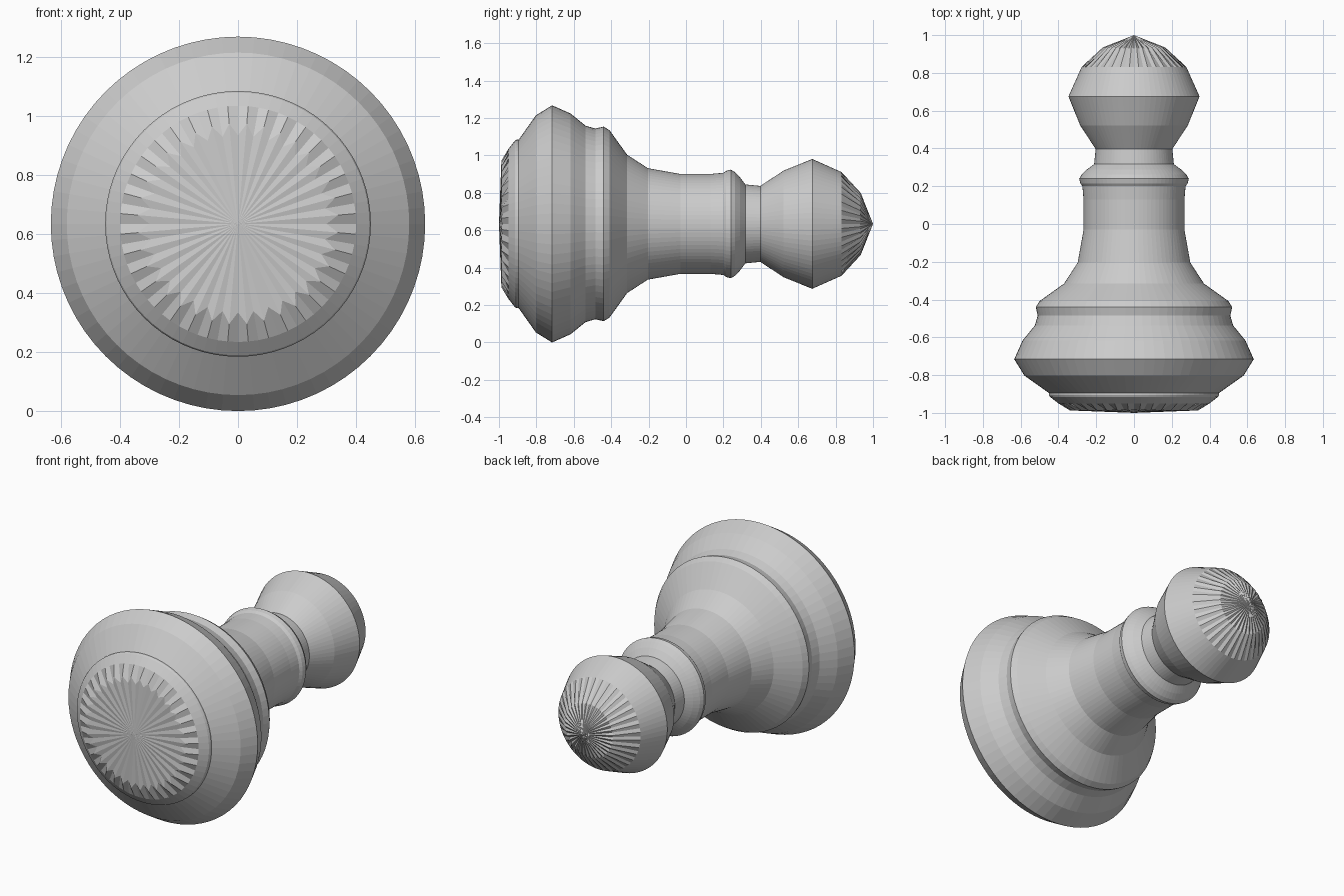
import bpy, bmesh, math

SEGMENTS = 72
AXIS_Z = 0.634

cube = bpy.data.objects.get("Cube")
if cube:
    bpy.data.objects.remove(cube, do_unlink=True)

grey = bpy.data.materials.new("light grey")
grey.use_nodes = True
colour = (0.6, 0.6, 0.6, 1)
grey.diffuse_color = colour
grey.node_tree.nodes["Principled BSDF"].inputs["Base Color"].default_value = colour


def lathe(name, profile, flutes=None):
    """Turn (y, radius) points about the lying axis; flutes maps a ring
    index to the (y, radius) offset of its every other vertex."""
    flutes = flutes or {}
    bm = bmesh.new()
    rings = []
    for i, (y, r) in enumerate(profile):
        if r == 0:
            rings.append([bm.verts.new((0, y, AXIS_Z))] * SEGMENTS)
            continue
        dy, dr = flutes.get(i, (0, 0))
        ring = []
        for k in range(SEGMENTS):
            a = math.tau * k / SEGMENTS
            odd = k % 2
            rad = r + dr * odd
            ring.append(bm.verts.new((rad * math.cos(a), y + dy * odd,
                                      AXIS_Z + rad * math.sin(a))))
        rings.append(ring)
    for low, high in zip(rings, rings[1:]):
        for k in range(SEGMENTS):
            n = (k + 1) % SEGMENTS
            corners = [low[k], low[n], high[n], high[k]]
            bm.faces.new(list(dict.fromkeys(corners)))
    bmesh.ops.recalc_face_normals(bm, faces=bm.faces[:])
    mesh = bpy.data.meshes.new(name)
    bm.to_mesh(mesh)
    bm.free()
    mesh.materials.append(grey)
    obj = bpy.data.objects.new(name, mesh)
    bpy.context.collection.objects.link(obj)
    return obj


# Padded underside with a fluted ring and a thin rim
lathe("base_pad", [(-1, 0), (-0.984, 0.30), (-0.95, 0.40),
                   (-0.915, 0.445), (-0.905, 0.45), (-0.896, 0.45),
                   (-0.896, 0)],
      flutes={1: (-0.003, 0.04)})

# Wide foot, moulding, stem and collar up to the neck
lathe("body", [(-0.9, 0), (-0.9, 0.443), (-0.803, 0.58), (-0.716, 0.634),
               (-0.617, 0.59), (-0.537, 0.525), (-0.485, 0.51),
               (-0.44, 0.52), (-0.408, 0.50), (-0.315, 0.37),
               (-0.204, 0.298), (-0.03, 0.267), (0.13, 0.267),
               (0.2, 0.273), (0.215, 0.284), (0.24, 0.29),
               (0.262, 0.277), (0.288, 0.25), (0.317, 0.211),
               (0.397, 0.203), (0.397, 0)])

# Head with a fluted pointed crown
lathe("head", [(0.397, 0), (0.397, 0.203), (0.522, 0.285), (0.675, 0.347),
               (0.832, 0.277), (0.93, 0.155), (1, 0)],
      flutes={5: (0.004, 0.012)})
